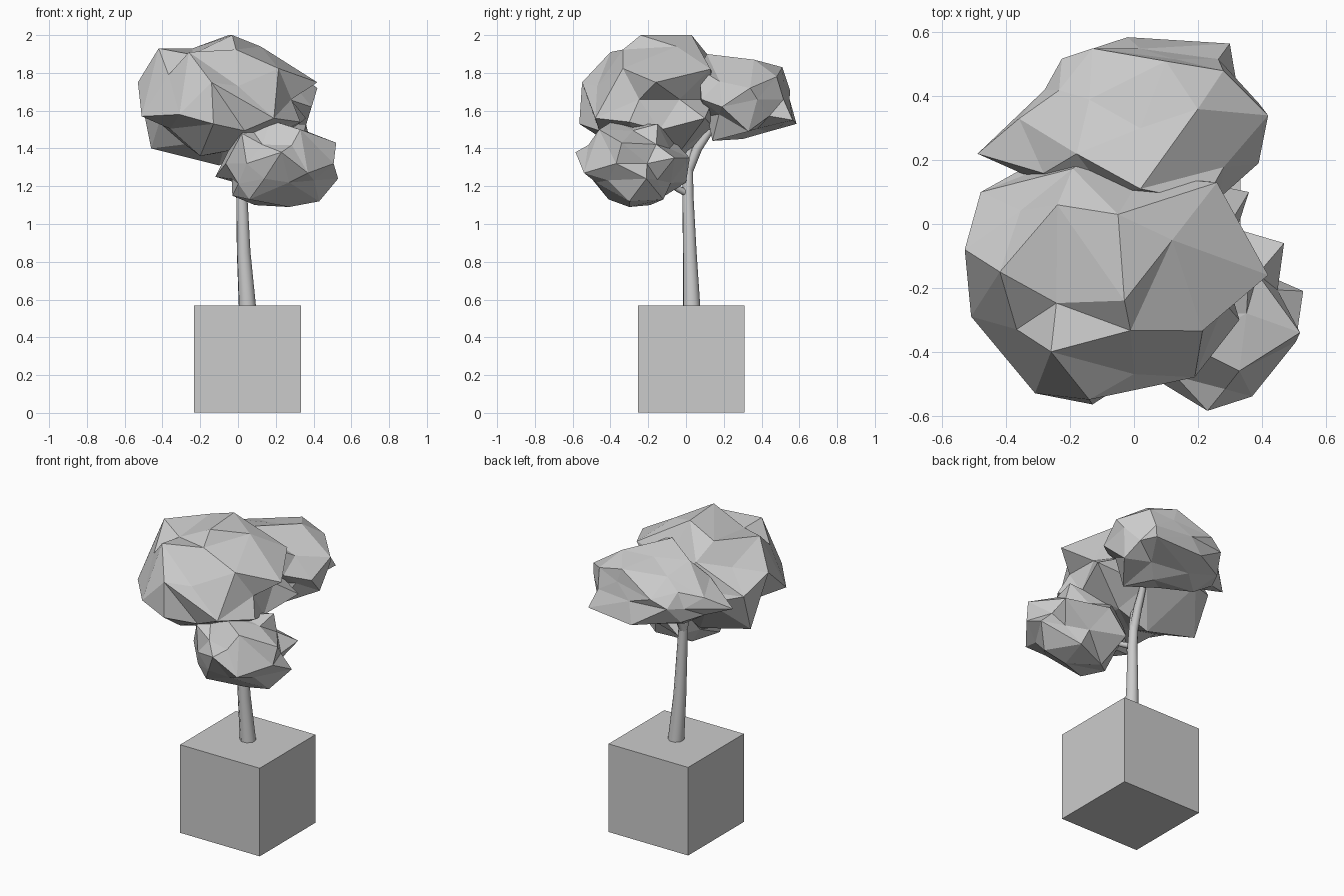
import bpy, bmesh, random
from mathutils import Vector

cube = bpy.data.objects.get("Cube")
if cube:
    bpy.data.objects.remove(cube, do_unlink=True)
random.seed(4)

grey = bpy.data.materials.new("light_grey")
grey.use_nodes = True
grey.diffuse_color = (0.6, 0.6, 0.6, 1)
grey.node_tree.nodes["Principled BSDF"].inputs["Base Color"].default_value = (0.6, 0.6, 0.6, 1)


def finish(name, bm):
    """Turn a bmesh into a named object."""
    mesh = bpy.data.meshes.new(name)
    bm.to_mesh(mesh)
    bm.free()
    mesh.materials.append(grey)
    obj = bpy.data.objects.new(name, mesh)
    bpy.context.collection.objects.link(obj)


def limb(name, points, radii):
    """Smooth tapered tube along a path."""
    curve = bpy.data.curves.new(name, "CURVE")
    curve.dimensions = "3D"
    curve.bevel_depth = 1
    curve.bevel_resolution = 2
    curve.use_fill_caps = True
    spline = curve.splines.new("POLY")
    spline.points.add(len(points) - 1)
    for p, co, r in zip(spline.points, points, radii):
        p.co = (*co, 1)
        p.radius = r
    curve.materials.append(grey)
    obj = bpy.data.objects.new(name, curve)
    bpy.context.collection.objects.link(obj)
    bpy.ops.object.select_all(action="DESELECT")
    obj.select_set(True)
    bpy.context.view_layer.objects.active = obj
    bpy.ops.object.convert(target="MESH")
    bpy.ops.object.shade_smooth_by_angle(angle=1.1)


def foliage(name, centre, size, tips, rough):
    """Faceted crumpled ball whose nearest corners are pulled out to the tips."""
    centre, size = Vector(centre), Vector(size)
    bm = bmesh.new()
    bmesh.ops.create_icosphere(bm, subdivisions=2, radius=1)
    free = list(bm.verts)
    moves = {}
    for tip in map(Vector, tips):
        d = tip - centre
        aim = Vector(a / b for a, b in zip(d, size)).normalized()
        vert = max(free, key=lambda v: v.co.dot(aim))
        free.remove(vert)
        moves[vert] = tip
    # remaining corners sit slightly inside, giving the creases
    for v in free:
        moves[v] = centre + v.co * size * random.uniform(0.92 - rough, 0.92 + rough)
    for v, co in moves.items():
        v.co = co
    bmesh.ops.recalc_face_normals(bm, faces=bm.faces)
    finish(name, bm)


# Square planter block
bm = bmesh.new()
bmesh.ops.create_cube(bm, size=0.566)
bmesh.ops.translate(bm, verts=bm.verts, vec=(0.05, 0.028, 0.285))
finish("planter_block", bm)

# Trunk and branches
limb("trunk",
     [(0.05, 0.03, 0.56), (0.03, 0.02, 0.85), (0.02, 0.01, 1.15), (0.01, 0.01, 1.32), (0, 0.02, 1.5)],
     [0.048, 0.038, 0.031, 0.028, 0.02])
limb("back_branch", [(0.01, 0.01, 1.28), (0.02, 0.06, 1.4), (0.04, 0.13, 1.5)], [0.028, 0.026, 0.02])
limb("front_branch", [(0.02, 0.01, 1.16), (0.05, -0.05, 1.19), (0.14, -0.18, 1.28)], [0.02, 0.017, 0.01])

# Leaf clumps
foliage("main_foliage", (-0.08, -0.14, 1.66), (0.44, 0.4, 0.32), [
    (-0.42, -0.15, 1.93), (-0.53, -0.08, 1.75), (-0.51, -0.29, 1.57), (-0.46, 0, 1.4),
    (-0.1, 0, 1.31), (-0.05, 0.03, 2), (-0.03, -0.24, 2), (0.12, -0.05, 1.94),
    (0.42, -0.16, 1.75), (0.33, -0.3, 1.54), (-0.31, -0.53, 1.58), (-0.13, -0.565, 1.53),
    (-0.14, -0.55, 1.75), (0, -0.47, 1.73), (-0.26, -0.4, 1.91), (0.19, -0.48, 1.56),
    (-0.2, -0.3, 1.36), (-0.48, 0.1, 1.65), (-0.3, 0.2, 1.6), (0.26, 0.13, 1.82),
    (0.36, 0.1, 1.56), (-0.24, 0.06, 1.93)], 0.08)
foliage("back_foliage", (0.02, 0.3, 1.66), (0.42, 0.27, 0.2), [
    (0.42, 0.34, 1.72), (0.3, 0.565, 1.55), (0.28, 0.48, 1.78), (-0.02, 0.585, 1.53),
    (-0.13, 0.55, 1.71), (-0.28, 0.42, 1.64), (-0.49, 0.22, 1.62), (-0.36, 0.33, 1.7),
    (0.2, 0.36, 1.87), (0.02, 0.11, 1.9), (-0.18, 0.22, 1.85), (0.1, 0.3, 1.45),
    (0.2, 0.14, 1.44), (-0.2, 0.3, 1.48), (0.39, 0.19, 1.62), (0.1, 0.51, 1.83),
    (0.35, 0.33, 1.49), (0.22, 0.07, 1.82), (-0.14, 0.39, 1.8)], 0.1)
foliage("front_foliage", (0.2, -0.28, 1.32), (0.31, 0.28, 0.22), [
    (0.53, -0.21, 1.24), (0.47, -0.06, 1.35), (0.52, -0.34, 1.43), (0.37, -0.54, 1.27),
    (0.23, -0.585, 1.38), (0.27, -0.3, 1.09), (0.06, -0.41, 1.13), (0.17, -0.38, 1.55),
    (-0.12, -0.2, 1.25), (0.36, -0.15, 1.53), (0.02, -0.45, 1.48), (0.06, 0, 1.22),
    (0.43, -0.3, 1.12), (0.09, -0.19, 1.1), (-0.03, -0.3, 1.15), (0.14, -0.5, 1.24),
    (0.2, 0.02, 1.35), (0.02, -0.2, 1.47), (0.3, -0.12, 1.13), (0.33, -0.46, 1.5)], 0.12)
